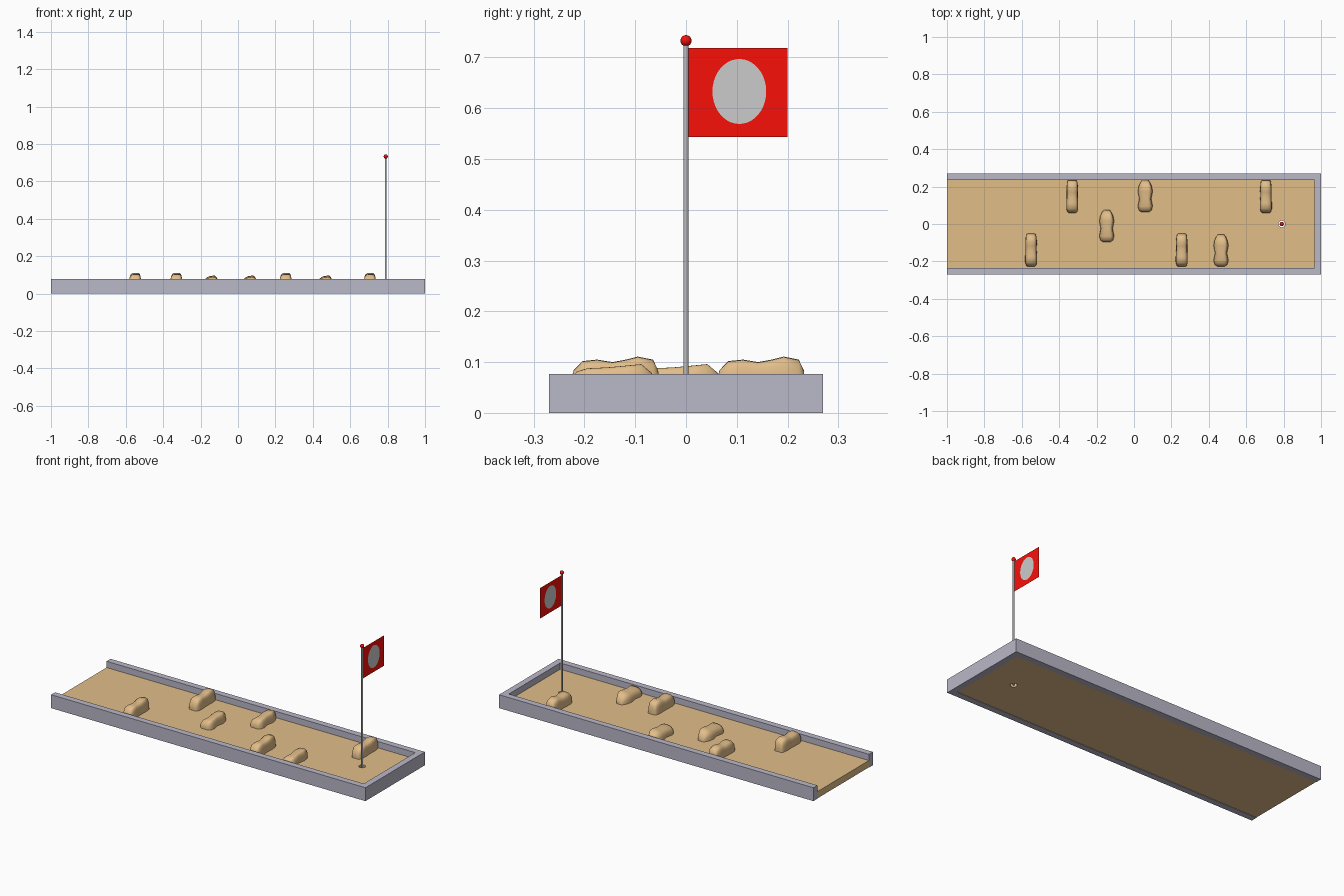
import bpy, bmesh, math
from mathutils import Matrix

if "Cube" in bpy.data.objects:
    bpy.data.objects.remove(bpy.data.objects["Cube"])


def material(name, rgb):
    m = bpy.data.materials.new(name)
    m.diffuse_color = (*rgb, 1)
    m.use_nodes = True
    m.node_tree.nodes["Principled BSDF"].inputs["Base Color"].default_value = m.diffuse_color
    return m


SAND = material("sand", (0.76, 0.51, 0.25))
RED = material("red", (0.95, 0.005, 0.003))
WALL = material("wall_grey", (0.49, 0.48, 0.58))
DISC = material("disc_grey", (0.58, 0.58, 0.58))
METAL = material("metal", (0.5, 0.5, 0.5))


def finish(bm, name, mat, smooth=None):
    bmesh.ops.recalc_face_normals(bm, faces=bm.faces)
    me = bpy.data.meshes.new(name)
    bm.to_mesh(me)
    bm.free()
    ob = bpy.data.objects.new(name, me)
    bpy.context.collection.objects.link(ob)
    me.materials.append(mat)
    if smooth:
        bpy.ops.object.select_all(action='DESELECT')
        ob.select_set(True)
        bpy.context.view_layer.objects.active = ob
        bpy.ops.object.shade_smooth_by_angle(angle=math.radians(smooth))
    return ob


def prism(name, outline, z0, z1, mat):
    bm = bmesh.new()
    face = bm.faces.new([bm.verts.new((x, y, z0)) for x, y in outline])
    ext = bmesh.ops.extrude_face_region(bm, geom=[face])
    for v in ext["geom"]:
        if isinstance(v, bmesh.types.BMVert):
            v.co.z = z1
    return finish(bm, name, mat)


def cylinder(name, x, y, z0, z1, r, mat, seg=20):
    bm = bmesh.new()
    bmesh.ops.create_cone(bm, cap_ends=True, segments=seg, radius1=r, radius2=r,
                          depth=z1 - z0, matrix=Matrix.Translation((x, y, (z0 + z1) / 2)))
    return finish(bm, name, mat, 35)


PX = 0.79       # flag position along the lane
FLOOR = 0.041   # playing surface height

# U-shaped border, open at the left end
T = 0.036
prism("border_wall", [(-1, -0.27), (1, -0.27), (1, 0.27), (-1, 0.27), (-1, 0.27 - T),
                      (1 - T, 0.27 - T), (1 - T, -0.27 + T), (-1, -0.27 + T)], 0, 0.077, WALL)

# Sand floor with a hole drilled through it
floor = prism("sand_floor", [(-1, -0.235), (0.965, -0.235), (0.965, 0.235), (-1, 0.235)],
              0.002, FLOOR, SAND)
cutter = cylinder("floor_hole_cutter", PX, 0, -0.05, 0.1, 0.018, SAND)
cutter.hide_render = True
cutter.hide_set(True)
mod = floor.modifiers.new("hole", 'BOOLEAN')
mod.operation = 'DIFFERENCE'
mod.solver = 'EXACT'
mod.object = cutter

# Rock obstacles: stations along y are (offset, half width, top height)
TALL = [(-0.088, 0.020, 0.06), (-0.081, 0.027, 0.085), (-0.064, 0.032, 0.103),
        (-0.035, 0.032, 0.106), (-0.005, 0.030, 0.101), (0.022, 0.030, 0.106),
        (0.045, 0.031, 0.112), (0.075, 0.028, 0.106), (0.085, 0.024, 0.085), (0.088, 0.019, 0.06)]
WIDE = [(-0.086, 0.022, 0.06), (-0.076, 0.034, 0.084), (-0.055, 0.040, 0.091),
        (-0.015, 0.032, 0.093), (0.025, 0.040, 0.097), (0.052, 0.035, 0.100),
        (0.072, 0.026, 0.082), (0.084, 0.017, 0.058)]


def rock(name, x, y, stations, power, lean):
    bm = bmesh.new()
    rings = []
    n = 10
    base = FLOOR - 0.004
    for dy, hw, top in stations:
        ring = []
        for i in range(n + 1):
            a = math.pi * i / n
            c, s = math.cos(a), max(math.sin(a), 0)
            h = s ** power
            u = math.copysign(abs(c) ** power, c)
            tilt = 1 + lean * 0.3 * (u - 1) * h      # one side of the crest drops
            ring.append(bm.verts.new((x + u * hw + lean * hw * h * (1 - abs(u)),
                                      y + dy, base + (top - base) * h * tilt ** 0.5)))
        rings.append(ring)
    for a, b in zip(rings, rings[1:]):
        for i in range(n + 1):
            j = (i + 1) % (n + 1)
            bm.faces.new((a[i], a[j], b[j], b[i]))
    bm.faces.new(rings[0])
    bm.faces.new(rings[-1])
    finish(bm, name, SAND, 55)


for k, (x, y) in enumerate([(-0.55, -0.14), (-0.33, 0.147), (0.255, -0.14), (0.705, 0.147)]):
    rock(f"tall_rock_{k + 1}", x, y, TALL, 0.5, 0.1)
for k, (x, y) in enumerate([(-0.146, -0.01), (0.06, 0.15), (0.465, -0.14)]):
    rock(f"wide_rock_{k + 1}", x, y, WIDE, 0.7, 0.4)

# Flag pole with ball finial
cylinder("flag_pole", PX, 0, 0.003, 0.728, 0.005, METAL, 16)
bm = bmesh.new()
bmesh.ops.create_uvsphere(bm, u_segments=20, v_segments=12, radius=0.011,
                          matrix=Matrix.Translation((PX, 0, 0.733)))
finish(bm, "pole_ball", RED, 60)

# Sheet flag with an oval patch on both sides
SIDE = Matrix.Rotation(math.pi / 2, 4, 'Y')
bm = bmesh.new()
bmesh.ops.create_grid(bm, x_segments=1, y_segments=1, size=0.5,
                      matrix=Matrix.Translation((PX, 0.102, 0.631))
                      @ Matrix.Diagonal((1, 0.196, 0.175, 1)) @ SIDE)
finish(bm, "flag_cloth", RED)
bm = bmesh.new()
for dx in (-0.0008, 0.0008):
    bmesh.ops.create_circle(bm, cap_ends=True, segments=40, radius=1,
                            matrix=Matrix.Translation((PX + dx, 0.105, 0.633))
                            @ Matrix.Diagonal((1, 0.053, 0.064, 1)) @ SIDE)
finish(bm, "flag_patch", DISC)
